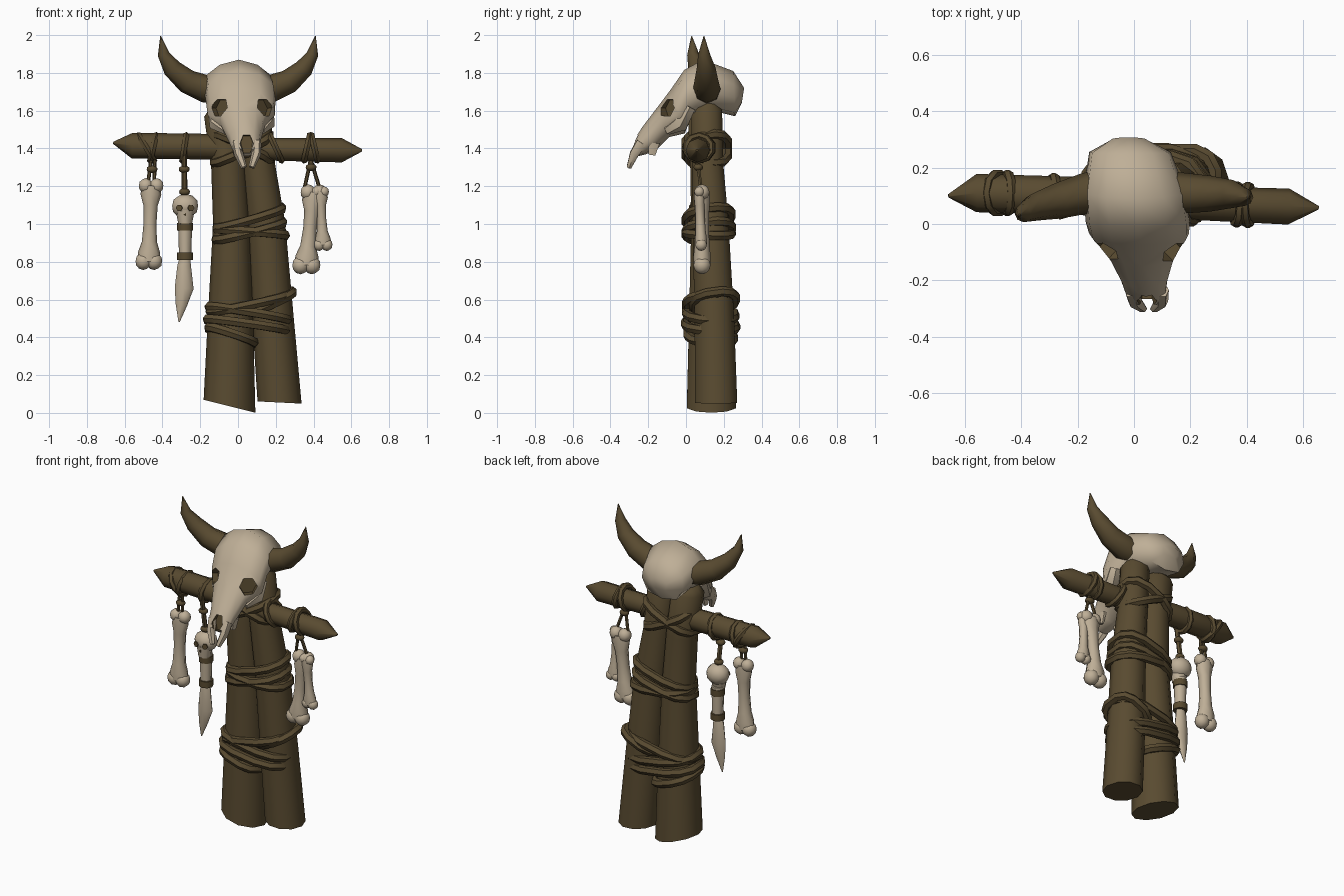
import bpy, bmesh
from math import cos, sin, pi, copysign, radians
from mathutils import Vector, Matrix

if "Cube" in bpy.data.objects:
    bpy.data.objects.remove(bpy.data.objects["Cube"])


def material(name, rgb):
    m = bpy.data.materials.new(name)
    m.use_nodes = True
    m.diffuse_color = (*rgb, 1)
    m.node_tree.nodes["Principled BSDF"].inputs["Base Color"].default_value = (*rgb, 1)
    return m


WOOD = material("dark wood", (0.1, 0.07, 0.03))
BONE = material("old bone", (0.52, 0.43, 0.31))
parts = []


def finish(bm, name, mat):
    bmesh.ops.recalc_face_normals(bm, faces=bm.faces)
    me = bpy.data.meshes.new(name)
    bm.to_mesh(me)
    bm.free()
    me.materials.append(mat)
    ob = bpy.data.objects.new(name, me)
    bpy.context.collection.objects.link(ob)
    parts.append(ob)
    return ob


def skin(bm, rings, closed=False):
    """Join rings of points with quads; cap the ends when open."""
    vr = [[bm.verts.new(p) for p in r] for r in rings]
    n = len(vr[0])
    for i in range(len(vr) if closed else len(vr) - 1):
        a, b = vr[i], vr[(i + 1) % len(vr)]
        for j in range(n):
            k = (j + 1) % n
            bm.faces.new((a[j], a[k], b[k], b[j]))
    if not closed:
        bm.faces.new(vr[0])
        bm.faces.new(vr[-1])


def tube(bm, pts, radii, sides=6, closed=False, ref=(0, 1, 0)):
    pts = [Vector(p) for p in pts]
    n, ref = len(pts), Vector(ref)
    rings = []
    for i, p in enumerate(pts):
        if closed:
            t = pts[(i + 1) % n] - pts[i - 1]
        else:
            t = pts[min(i + 1, n - 1)] - pts[max(i - 1, 0)]
        u = t.cross(ref).normalized()
        v = u.cross(t).normalized()
        r = radii[i] if isinstance(radii, (list, tuple)) else radii
        a, b = r if isinstance(r, tuple) else (r, r)
        rings.append([p + u * a * cos(2 * pi * j / sides) + v * b * sin(2 * pi * j / sides)
                      for j in range(sides)])
    skin(bm, rings, closed)


def spow(x, p):
    return copysign(abs(x) ** p, x)


def loop(bm, c, A, B, thick, n=12, power=1.0):
    """Closed rope ring spanned by half axes A and B."""
    c, A, B = Vector(c), Vector(A), Vector(B)
    angles = [2 * pi * (i + .5) / n for i in range(n)]
    tube(bm, [c + A * spow(cos(k), power) + B * spow(sin(k), power) for k in angles],
         thick, 6, True, A.cross(B))


def ball(bm, c, size):
    m = Matrix.Translation(c) @ Matrix.Diagonal((*size, 1))
    bmesh.ops.create_icosphere(bm, subdivisions=2, radius=1, matrix=m)


# Upright posts, with slanted feet
def post(name, pts, radii, slant):
    bm = bmesh.new()
    tube(bm, pts, radii, 10)
    for v in bm.verts:
        if v.co.z < 0.2:
            v.co.z = pts[0][2] - slant * (v.co.x - pts[0][0])
    finish(bm, name, WOOD)


post("right_post", [(-.045, .135, .035), (-.04, .13, .5), (-.035, .12, 1), (-.05, .11, 1.3),
                    (-.085, .1, 1.58), (-.09, .1, 1.62)],
     [.137, .12, .097, .092, .095, .06], .25)
post("left_post", [(.22, .16, .055), (.185, .15, .5), (.15, .13, 1), (.11, .115, 1.3),
                   (.085, .11, 1.6), (.08, .11, 1.65)],
     [.117, .11, .1, .088, .085, .05], .05)

# Crossbar with whittled points
bm = bmesh.new()
tube(bm, [(-.66, .1, 1.43), (-.56, .11, 1.415), (-.2, .1, 1.41), (.2, .075, 1.395),
          (.55, .062, 1.39), (.657, .058, 1.39)], [.006, .068, .068, .06, .064, .006], 8)
finish(bm, "crossbar", WOOD)

# Rope lashings round the posts: centre, half width, half depth, tilt
lashings = [
    (.06, .13, .585, .212, .13, .045), (.055, .13, .525, .212, .13, -.035),
    (.045, .13, .465, .212, .135, -.03),
    (.06, .12, 1.035, .175, .12, .05), (.07, .12, .955, .185, .122, -.015),
    (.06, .12, .965, .18, .122, .045),
    (.02, .11, 1.4, .15, .112, .07), (.02, .11, 1.4, .15, .112, -.07),
    (.18, .15, .59, .11, .112, .05), (-.035, .13, .41, .122, .122, -.04),
]
bm = bmesh.new()
for x, y, z, a, b, tilt in lashings:
    loop(bm, (x, y, z), (a, 0, tilt), (0, b, tilt * .3), .026, 12, .75)
finish(bm, "post_lashings", WOOD)

# Rope turns round the crossbar
bm = bmesh.new()
for x, y, lean in [(-.485, .11, -.04), (-.45, .11, .015), (-.285, .1, .01),
                   (.2, .073, -.03), (.365, .07, .015), (.405, .068, -.015)]:
    loop(bm, (x, y, 1.403), (0, .068, 0), (lean, 0, .066), .018, 10)
finish(bm, "crossbar_wraps", WOOD)

# Cords that hold the charms
bm = bmesh.new()
for a, b, r in [((-.46, .07, 1.34), (-.48, .08, 1.19), .01), ((-.44, .07, 1.34), (-.445, .08, 1.19), .01),
                ((-.285, .04, 1.4), (-.283, .08, 1.15), .015), ((.385, .06, 1.34), (.35, .08, 1.18), .01),
                ((.385, .06, 1.34), (.435, .08, 1.18), .01)]:
    tube(bm, [a, b], r, 6)
for c in [(-.455, .075, 1.29), (-.285, .06, 1.29), (-.283, .075, 1.17), (.387, .065, 1.3)]:
    ball(bm, c, (.03, .026, .02))
finish(bm, "hanging_cords", WOOD)


# Hanging bones: waisted shaft with a pair of knuckles at both ends
def long_bone(name, top, bottom, r):
    a, b = Vector(top), Vector(bottom)
    bm = bmesh.new()
    tube(bm, [a.lerp(b, t) for t in (-.02, .1, .25, .5, .75, .9, 1.02)],
         [(r * k, r * d) for k, d in ((1.3, 1), (1.45, 1.05), (1, .95), (.9, .9), (1.05, 1),
                                      (1.55, 1.15), (1.6, 1.1))], 8)
    for end, s, lift in ((a, 1, .2), (b, 1.15, -.2)):
        for side in (-1, 1):
            ball(bm, end + Vector((side * r * .75, 0, r * lift)), (r * s, r * s, r * s * 1.05))
    finish(bm, name, BONE)


long_bone("right_bone", (-.46, .08, 1.195), (-.472, .08, .81), .038)
long_bone("left_large_bone", (.4, .085, 1.16), (.362, .085, .79), .04)
long_bone("left_small_bone", (.435, .07, 1.165), (.45, .08, .895), .027)

# Charm: little skull on a handle with a blade
bm = bmesh.new()
ball(bm, (-.28, .08, 1.095), (.072, .062, .065))
tube(bm, [(-.28, .07, 1.07), (-.28, .065, 1.0)], [.05, .036], 8)
tube(bm, [(-.28, .08, 1.02), (-.28, .08, .82)], [.038, .032], 8)
tube(bm, [(-.28, .08, .83), (-.285, .08, .78), (-.285, .08, .66), (-.3, .08, .57), (-.312, .08, .48)],
     [(.026, .022), (.036, .026), (.05, .028), (.03, .018), (.003, .003)], 8)
finish(bm, "skull_blade_charm", BONE)
bm = bmesh.new()
for z in (.985, .83):
    tube(bm, [(-.28, .08, z + .02), (-.28, .08, z - .02)], .043, 8)
for s in (-1, 1):
    c = Vector((-.28 + s * .03, .027, 1.085))
    tube(bm, [c, c + Vector((s * .002, -.007, 0))], .018, 6, ref=(0, 0, 1))
tube(bm, [(-.28, .024, 1.05), (-.28, .017, 1.05)], .009, 3, ref=(0, 0, 1))
finish(bm, "charm_bands_and_sockets", WOOD)

# Big horned skull: top (y, z), bottom (y, z), half width
sections = [
    ((.308, 1.72), (.295, 1.64), .06), ((.25, 1.81), (.26, 1.57), .145),
    ((.09, 1.87), (.14, 1.6), .182), ((-.01, 1.815), (.02, 1.56), .185),
    ((-.075, 1.72), (-.005, 1.48), .178), ((-.15, 1.62), (-.09, 1.46), .118),
    ((-.23, 1.515), (-.16, 1.39), .085), ((-.272, 1.45), (-.21, 1.37), .074),
    ((-.29, 1.4), (-.25, 1.36), .062),
]
# Ridged outline shared by the sections: side share, height share
outline = [(0, 1), (.55, .9), (.93, .7), (1, .4), (.7, .08)]
outline += [(0, 0)] + [(-x, w) for x, w in reversed(outline[1:])]


def skull_x(y):
    return -.02 + (.31 - y) * .11


rings = []
for top, bot, hw in sections:
    ring = []
    for x, w in outline:
        y, z = (bot[i] + (top[i] - bot[i]) * w for i in (0, 1))
        ring.append((skull_x(y) + hw * x, y, z))
    rings.append(ring)
bm = bmesh.new()
skin(bm, rings)
skull = finish(bm, "horned_skull", BONE)

# Sockets and nose opening cut into the skull
bm = bmesh.new()
for s in (-1, 1):
    c, d = Vector((.02 + s * .115, -.09, 1.615)), Vector((s * .68, -.72, .12))
    tube(bm, [c - d * .025, c + d * .13], .052, 6, ref=(0, 0, 1))
nose = Vector((.046, -.27, 1.42))
tube(bm, [nose + Vector((0, .03, 0)), nose + Vector((0, -.1, .02))], [(.036, .055)] * 2, 6, ref=(0, 0, 1))
cutter = finish(bm, "socket_cutter", WOOD)
parts.remove(cutter)
cutter.hide_render = True
cut = skull.modifiers.new("sockets", "BOOLEAN")
cut.object, cut.solver, cut.material_mode = cutter, "EXACT", "TRANSFER"
bpy.context.view_layer.objects.active = skull
bpy.ops.object.modifier_apply(modifier=cut.name)
bpy.data.objects.remove(cutter)

# Snout prongs, upper teeth and cheek corners
bm = bmesh.new()
for s in (-1, 1):
    tube(bm, [(.045 + s * .055, -.235, 1.43), (.05 + s * .046, -.275, 1.37), (.052 + s * .02, -.302, 1.3)],
         [(.024, .032), (.026, .026), (.016, .014)], 6)
    tube(bm, [(.04 + s * .058, -.17, 1.43), (.04 + s * .055, -.18, 1.365)], [(.016, .035), (.01, .02)], 6)
    tube(bm, [(.015 + s * .14, .02, 1.62), (.02 + s * .13, -.03, 1.53), (.03 + s * .085, -.1, 1.5)],
         [.036, .045, .03], 6)
finish(bm, "snout_and_cheeks", BONE)

# Horns
for name, s, dy in (("right_horn", -1, -.07), ("left_horn", 1, -.005)):
    bm = bmesh.new()
    tube(bm, [(s * .11, .11, 1.71), (s * .17, .11, 1.715), (s * .27, .11 + dy * .4, 1.755),
              (s * .35, .11 + dy * .7, 1.825), (s * .395, .1 + dy * .9, 1.9), (s * .41, .1 + dy, 1.995)],
         [.075, .073, .064, .05, .031, .002], 8)
    finish(bm, name, WOOD)

# Smooth shading with sharp edges kept
bpy.ops.object.select_all(action="DESELECT")
for ob in parts:
    ob.select_set(True)
bpy.context.view_layer.objects.active = skull
bpy.ops.object.shade_smooth_by_angle(angle=radians(55))
